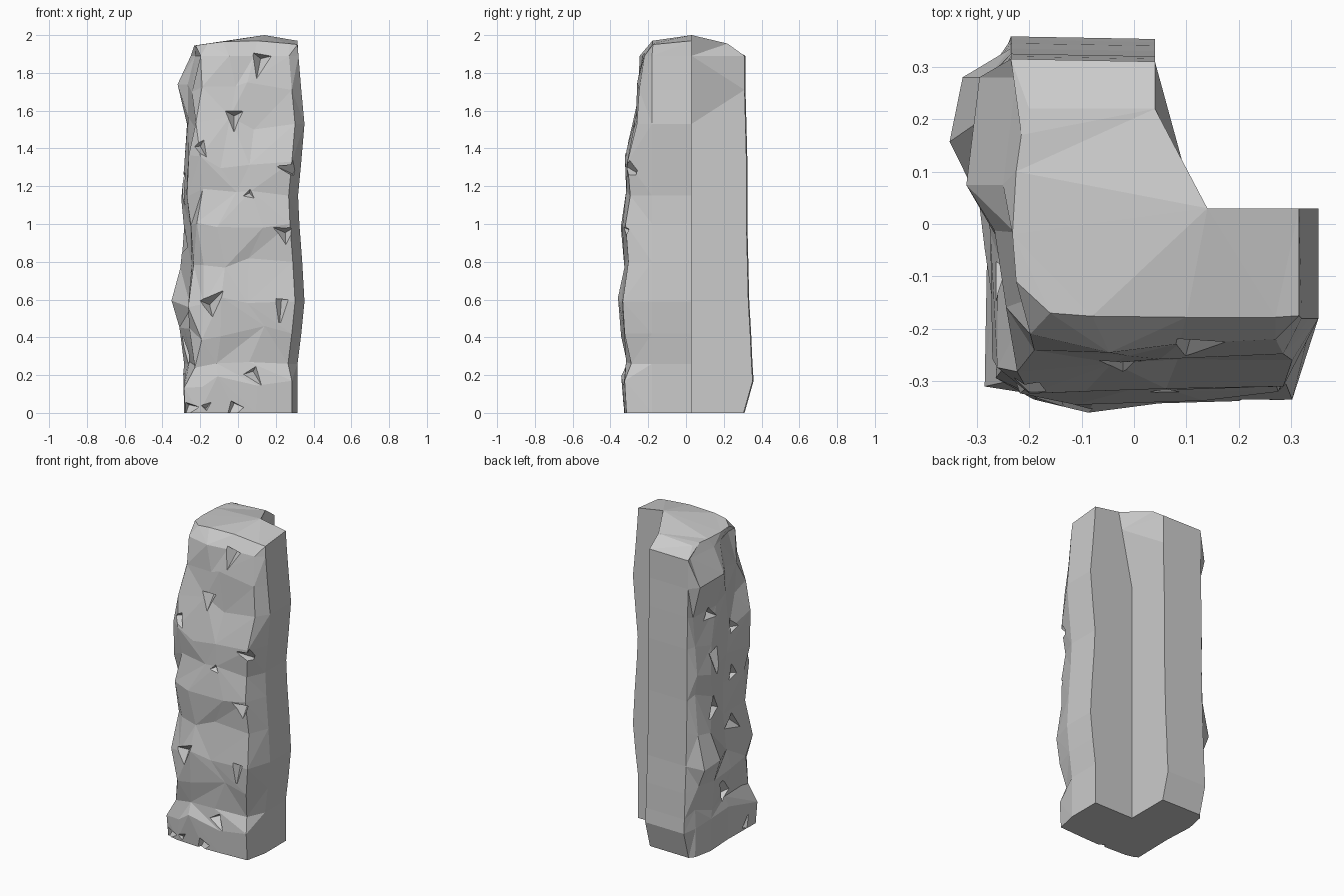
import bpy, bmesh, random
from mathutils import Vector, Matrix
from mathutils.bvhtree import BVHTree

if "Cube" in bpy.data.objects:
    bpy.data.objects.remove(bpy.data.objects["Cube"])

random.seed(11)

# Levels: z, left x, right x, front y, back y
LEVELS = [
    (0.00, -.285, .315, -.335, .31), (0.17, -.29, .315, -.345, .358),
    (0.26, -.285, .315, -.31, .352), (0.42, -.31, .335, -.345, .345),
    (0.59, -.352, .352, -.355, .335), (0.80, -.305, .34, -.325, .33),
    (1.00, -.285, .325, -.34, .325), (1.15, -.30, .318, -.315, .325),
    (1.33, -.285, .335, -.33, .325), (1.53, -.27, .352, -.28, .32),
    (1.71, -.32, .335, -.268, .315), (1.89, -.25, .32, -.24, .315)]

# Crown outline, same point order as each ring
CROWN = [(.14, .03, 2.0), (.315, .03, 1.97), (.315, -.175, 1.95), (.27, -.178, 1.955),
         (.1, -.178, 1.97), (-.08, -.176, 1.965), (-.16, -.17, 1.955), (-.225, -.11, 1.945),
         (-.232, -.02, 1.945), (-.225, .1, 1.945), (-.215, .17, 1.945),
         (-.2, .22, 1.94), (.04, .22, 1.955)]
ROUGH = range(4, 11)


def ring(z, l, r, f, b):
    """L-shaped cross-section: smooth inner and end faces, rough front and left."""
    lc = max(l, -.29)
    foot = z < .2
    inner = .04 + .1 * max(0, (z - 1.53) / .47)
    pts = [(inner, .03), (r, .03), (r, -.18), (r - (.03 if foot else .05), f + .02),
           (.1, f), (-.06, f), (-.21, f + .005),
           (lc + .005, f + .035) if foot else (lc + .02, f + .085),
           (lc + .01, -.03), (l, .07 if z > 1.5 else .16),
           (l + .025, .28), (-.235, b), (.04, b - .005)]
    out = []
    for i, (x, y) in enumerate(pts):
        dz = 0
        if i in ROUGH:
            dz = random.uniform(-.04, .04) if .1 < z < 1.8 else 0
            if i < 7:
                x += random.uniform(-.06, .06) if i < 6 else random.uniform(-.02, .03)
                y += random.uniform(-.008, .025)
            elif not foot:
                x += random.uniform(-.005, .04) if i < 9 else 0
                y += random.uniform(-.03, .03) if i != 10 else 0
        out.append((x, y, z + dz))
    return out


# Stone body: stacked rings plus crown
bm = bmesh.new()
rings = [[bm.verts.new(p) for p in ring(*lv)] for lv in LEVELS]
rings.append([bm.verts.new(p) for p in CROWN])
n = len(CROWN)
for lo, hi in zip(rings, rings[1:]):
    for i in range(n):
        j = (i + 1) % n
        a, b, c, d = lo[i], lo[j], hi[j], hi[i]
        if random.random() < .5:
            bm.faces.new((a, b, c))
            bm.faces.new((a, c, d))
        else:
            bm.faces.new((a, b, d))
            bm.faces.new((b, c, d))
caps = [bm.faces.new(rings[0]), bm.faces.new(rings[-1])]
bmesh.ops.triangulate(bm, faces=caps)
bmesh.ops.recalc_face_normals(bm, faces=bm.faces)
tree = BVHTree.FromBMesh(bm)


def make_object(name, bm):
    me = bpy.data.meshes.new(name)
    bm.to_mesh(me)
    bm.free()
    ob = bpy.data.objects.new(name, me)
    bpy.context.collection.objects.link(ob)
    return ob


pillar = make_object("stone_corner_pillar", bm)

# Chips: (position along face, height, size) on the front and left faces
FRONT = [(.12, 1.87, .08), (-.02, 1.57, .07), (.06, 1.16, .035), (.23, .58, .06),
         (-.15, .58, .09), (.25, .95, .07), (.08, .21, .06), (-.2, 1.41, .06),
         (-.02, .03, .06), (-.17, .03, .03), (.29, 1.28, .05), (-.26, .03, .05)]
LEFT = [(.12, .9, .09), (-.1, 1.32, .06), (.12, 1.24, .08), (-.1, .72, .08),
        (0, .3, .08), (.15, 1.5, .06), (-.1, 1.02, .06), (-.2, .02, .04)]


def chip(origin, direction, size, index):
    """Three-sided pointed cutter pressed into the stone where a ray meets it."""
    hit = tree.ray_cast(Vector(origin), Vector(direction))[0]
    if hit is None:
        return
    d = Vector(direction)
    d.z = random.uniform(-.6, .6)
    d.normalize()
    c = bmesh.new()
    mat = (Matrix.Translation(hit) @ d.to_track_quat('Z', 'Y').to_matrix().to_4x4()
           @ Matrix.Rotation(random.uniform(0, 6.28), 4, 'Z'))
    bmesh.ops.create_cone(c, cap_ends=True, segments=3, radius1=size * 1.7, radius2=0,
                          depth=size * 1.5, matrix=mat)
    cutter = make_object("chip_cutter_%d" % index, c)
    cutter.hide_render = True
    cutters.append(cutter)
    m = pillar.modifiers.new("chip", 'BOOLEAN')
    m.operation, m.solver, m.object = 'DIFFERENCE', 'EXACT', cutter


cutters = []
for k, (x, z, s) in enumerate(FRONT):
    chip((x, -1, z), (0, 1, 0), s, k)
for k, (y, z, s) in enumerate(LEFT):
    chip((-1, y, z), (1, 0, 0), s, k + len(FRONT))

# Bake the chips and remove the cutters
dg = bpy.context.evaluated_depsgraph_get()
baked = bpy.data.meshes.new_from_object(pillar.evaluated_get(dg))
pillar.modifiers.clear()
pillar.data = baked
for c in cutters:
    bpy.data.objects.remove(c)
